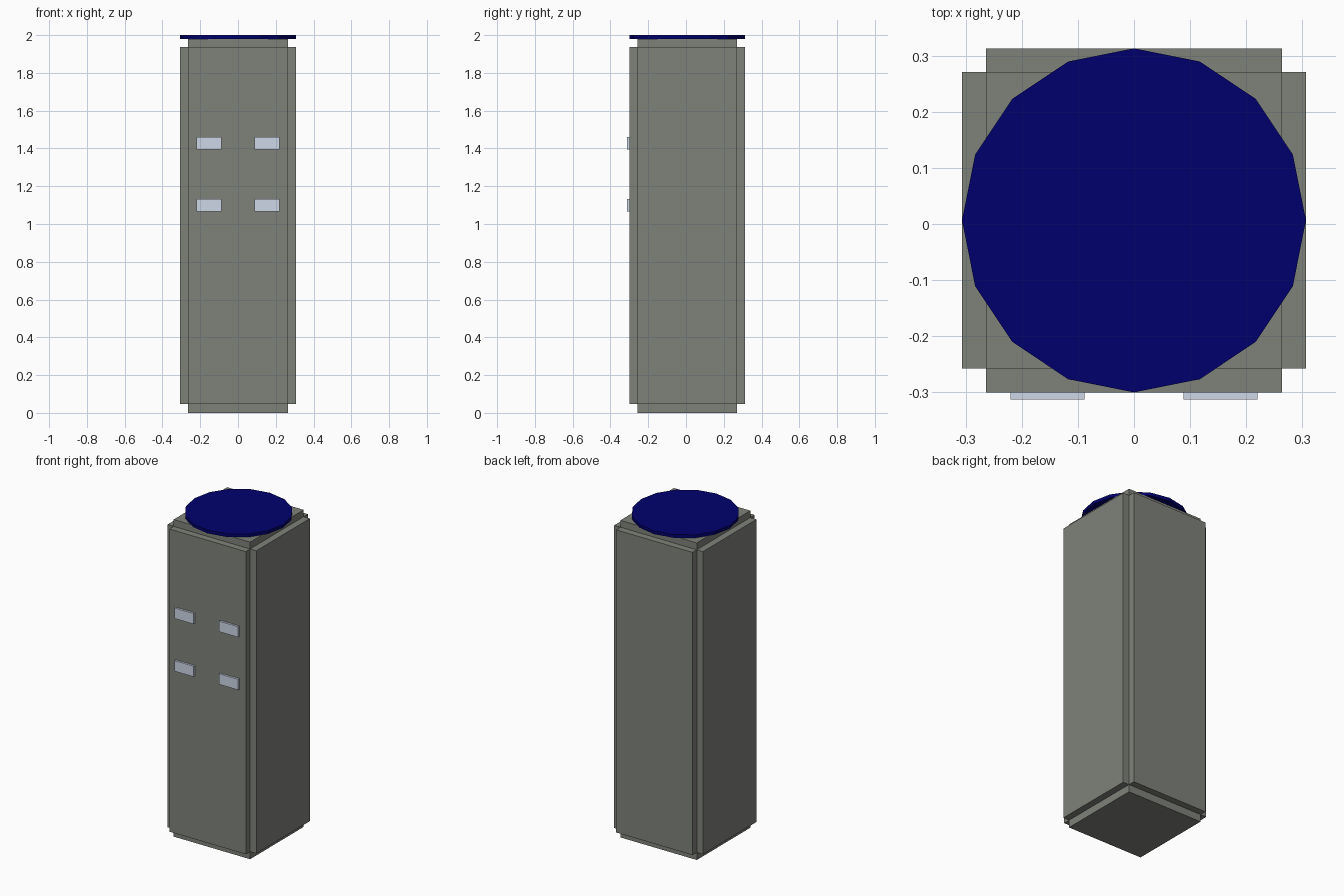
import bpy

if "Cube" in bpy.data.objects:
    bpy.data.objects.remove(bpy.data.objects["Cube"])


def material(name, rgb):
    mat = bpy.data.materials.new(name)
    mat.diffuse_color = (*rgb, 1)
    mat.use_nodes = True
    mat.node_tree.nodes["Principled BSDF"].inputs["Base Color"].default_value = mat.diffuse_color
    return mat


grey = material("stone grey", (0.212, 0.223, 0.195))
navy = material("navy blue", (0.0, 0.0, 0.152))
pale = material("pale window", (0.63, 0.70, 0.82))

CY = 0.0065            # centre of the tower in depth
INNER, OUTER = 0.264, 0.3065


def box(name, lo, hi, mat):
    bpy.ops.mesh.primitive_cube_add(size=1, location=[(a + b) / 2 for a, b in zip(lo, hi)])
    ob = bpy.context.object
    ob.name = name
    ob.scale = [b - a for a, b in zip(lo, hi)]
    bpy.ops.object.transform_apply(location=False, rotation=False, scale=True)
    ob.data.materials.append(mat)


# Square core, with raised panels on all four sides
box("tower_core", (-INNER, CY - INNER, 0), (INNER, CY + INNER, 1.98), grey)
for side, s in (("left", -1), ("right", 1)):
    x0, x1 = sorted((s * INNER, s * OUTER))
    box(f"{side}_panel", (x0, CY - INNER, 0.047), (x1, CY + INNER, 1.937), grey)
for side, s in (("front", -1), ("back", 1)):
    y0, y1 = sorted((CY + s * INNER, CY + s * OUTER))
    box(f"{side}_panel", (-INNER, y0, 0.047), (INNER, y1, 1.937), grey)

# Sixteen-sided roof disc
bpy.ops.mesh.primitive_cylinder_add(vertices=16, radius=OUTER, depth=0.02,
                                    location=(0, CY, 1.99))
bpy.context.object.name = "roof_disc"
bpy.context.object.data.materials.append(navy)

# Four windows on the front
for x in (-0.154, 0.154):
    for z in (1.099, 1.428):
        box("window", (x - 0.066, -0.313, z - 0.033), (x + 0.066, CY - OUTER, z + 0.033), pale)
